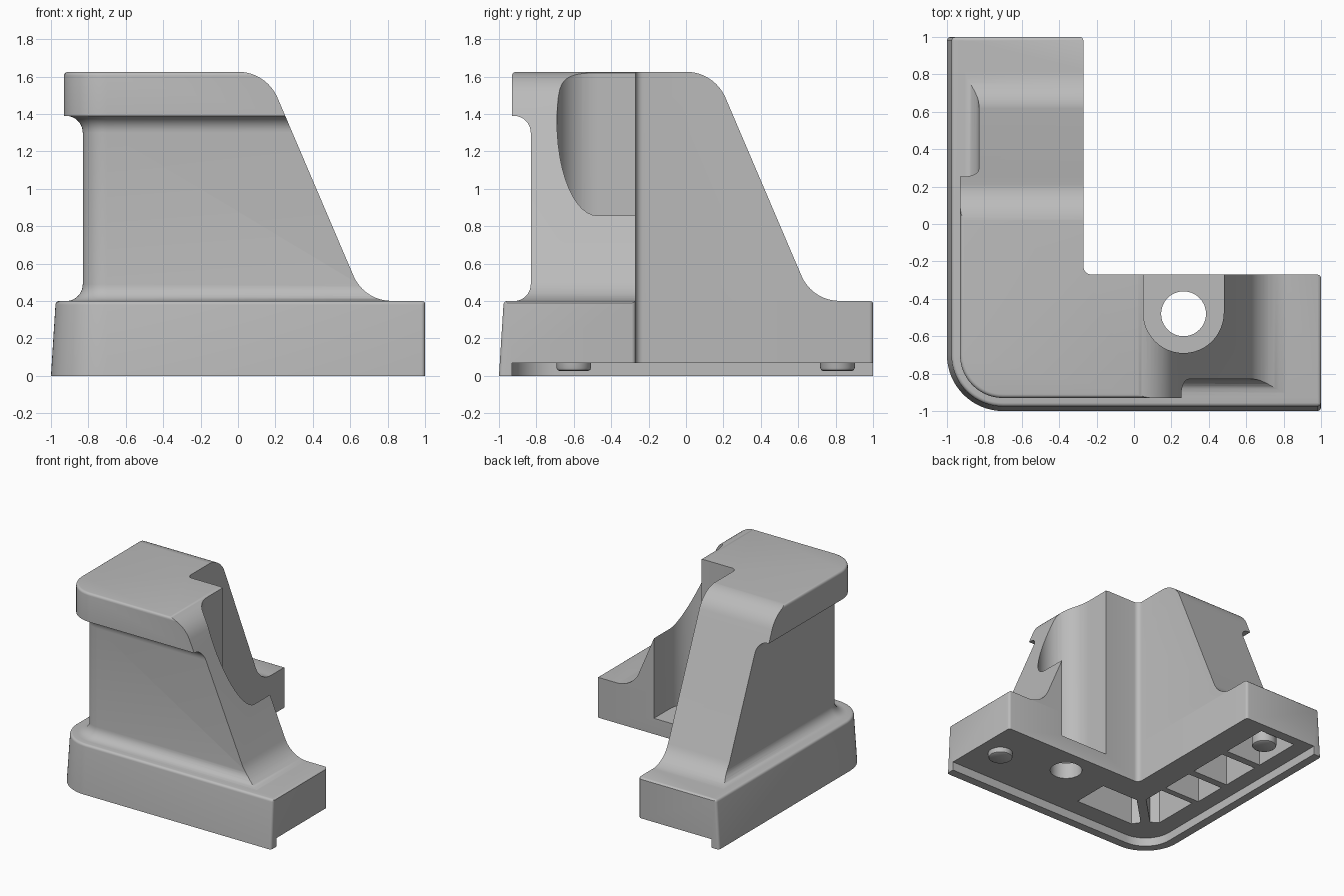
import bpy, bmesh
from math import sin, cos, pi, radians

if "Cube" in bpy.data.objects:
    bpy.data.objects.remove(bpy.data.objects["Cube"])

grey = bpy.data.materials.new("light grey")
grey.use_nodes = True
colour = (0.5, 0.5, 0.5, 1)
grey.diffuse_color = colour
grey.node_tree.nodes["Principled BSDF"].inputs["Base Color"].default_value = colour


def loft(name, rings):
    """Closed solid through rings of equal point count."""
    bm = bmesh.new()
    rows = [[bm.verts.new(p) for p in ring] for ring in rings]
    n = len(rows[0])
    for a, b in zip(rows, rows[1:]):
        for k in range(n):
            bm.faces.new((a[k], a[(k + 1) % n], b[(k + 1) % n], b[k]))
    bm.faces.new(rows[0][::-1])
    bm.faces.new(rows[-1])
    bmesh.ops.recalc_face_normals(bm, faces=bm.faces)
    mesh = bpy.data.meshes.new(name)
    bm.to_mesh(mesh)
    bm.free()
    mesh.materials.append(grey)
    obj = bpy.data.objects.new(name, mesh)
    bpy.context.collection.objects.link(obj)
    return obj


def prism(name, outline, z0, z1):
    return loft(name, [[(x, y, z) for x, y in outline] for z in (z0, z1)])


def arc(cx, cy, r, a0, a1, n=8):
    angles = [radians(a0 + (a1 - a0) * k / n) for k in range(n + 1)]
    return [(cx + r * cos(a), cy + r * sin(a)) for a in angles]


def circle(cx, cy, r, n=40):
    return arc(cx, cy, r, 0, 360 - 360 / n, n - 1)


def activate(obj):
    bpy.ops.object.select_all(action="DESELECT")
    obj.select_set(True)
    bpy.context.view_layer.objects.active = obj


def combine(obj, tool, operation="DIFFERENCE"):
    mod = obj.modifiers.new("cut", "BOOLEAN")
    mod.operation, mod.object, mod.solver = operation, tool, "EXACT"
    activate(obj)
    bpy.ops.object.modifier_apply(modifier=mod.name)
    bpy.data.objects.remove(tool)


INNER, T = -0.27, 0.02


def corner_section(inset, z):
    """L-shaped section, with only the two outer sides moved in."""
    o = -1 + inset
    pts = arc(-0.7, -0.7, 0.3 - inset, 180, 270, 16)
    pts += arc(1 - T, o + T, T, 270, 360, 3)
    pts += arc(1 - T, INNER - T, T, 0, 90, 3)
    pts += arc(INNER + 0.04, INNER + 0.04, 0.04, 270, 180, 5)
    pts += arc(INNER - T, 1 - T, T, 0, 90, 3)
    pts += arc(o + T, 1 - T, T, 90, 180, 3)
    return [(x, y, z) for x, y in pts]


# Body: drafted base, filleted waist and overhanging cap
profile = [(0, 0)] + arc(0.044, 0.38, 0.02, 180, 90, 4)
profile += arc(0.08, 0.49, 0.09, -90, 0) + arc(0.08, 1.3, 0.09, 0, 90)
profile += [(0.07, 1.39)] + arc(0.09, 1.605, 0.02, 180, 90, 4)
body = loft("corner_bracket", [corner_section(i, z) for i, z in profile])

# Slope both arms down to their flat ends
slope = [(-1.3, -0.3), (-1.3, 1.7), (-0.05, 1.7), (-0.05, 1.626)]
slope += arc(0, 1.396, 0.23, 90, 23.3, 12)
slope += arc(0.82, 0.621, 0.22, 203.3, 270, 12)
slope += [(0.983, 0.401), (0.994, 0.396), (1.05, 0.34), (1.05, -0.3)]
for along_x in (True, False):
    rings = [[(u, w, z) if along_x else (w, u, z) for u, z in slope] for w in (-1.3, 1.3)]
    combine(body, loft("slope_tool", rings), "INTERSECT")

# Recessed underside, leaving a lip on the outer sides
recess = arc(-0.7, -0.7, 0.23, 180, 270, 16) + [(1.2, -0.93), (1.2, 1.2), (-0.93, 1.2)]
combine(body, prism("recess_tool", recess, -0.2, 0.07))

# Screw pocket and through hole
pocket = arc(0.265, -0.475, 0.215, 180, 360, 24) + [(0.48, -0.1), (0.05, -0.1)]
combine(body, prism("pocket_tool", pocket, 0.2, 2))
combine(body, prism("hole_tool", circle(0.265, -0.48, 0.12), -0.2, 0.5))

# Cavities beside the diagonal rib
for end, swap in ((-0.1, False), (-0.25, True)):
    shape = [(end, -0.78), (end, -0.48), (-0.43, -0.48), (-0.67, -0.72), (-0.63, -0.78)]
    shape = [(y, x) if swap else (x, y) for x, y in shape]
    combine(body, prism("cavity_tool", shape, -0.1, 0.9))

# Row of cavities under the long arm
for y0, y1, top in ((-0.2, 0.07, 0.9), (0.13, 0.46, 0.6), (0.52, 0.92, 0.3)):
    shape = [(-0.8, y0), (-0.48, y0), (-0.48, y1), (-0.8, y1)]
    combine(body, prism("cavity_tool", shape, -0.1, top))

# Locating feet
feet = []
for name, x, y, top in (("right_foot", 0.81, -0.6, 0.1), ("back_foot", -0.6, 0.81, 0.32)):
    rings = [[(px, py, z) for px, py in circle(x, y, r)]
             for r, z in ((0.075, 0.025), (0.088, 0.032), (0.093, 0.045), (0.093, top))]
    feet.append(loft(name, rings))

for obj in [body] + feet:
    activate(obj)
    bpy.ops.object.shade_smooth_by_angle(angle=radians(32))
